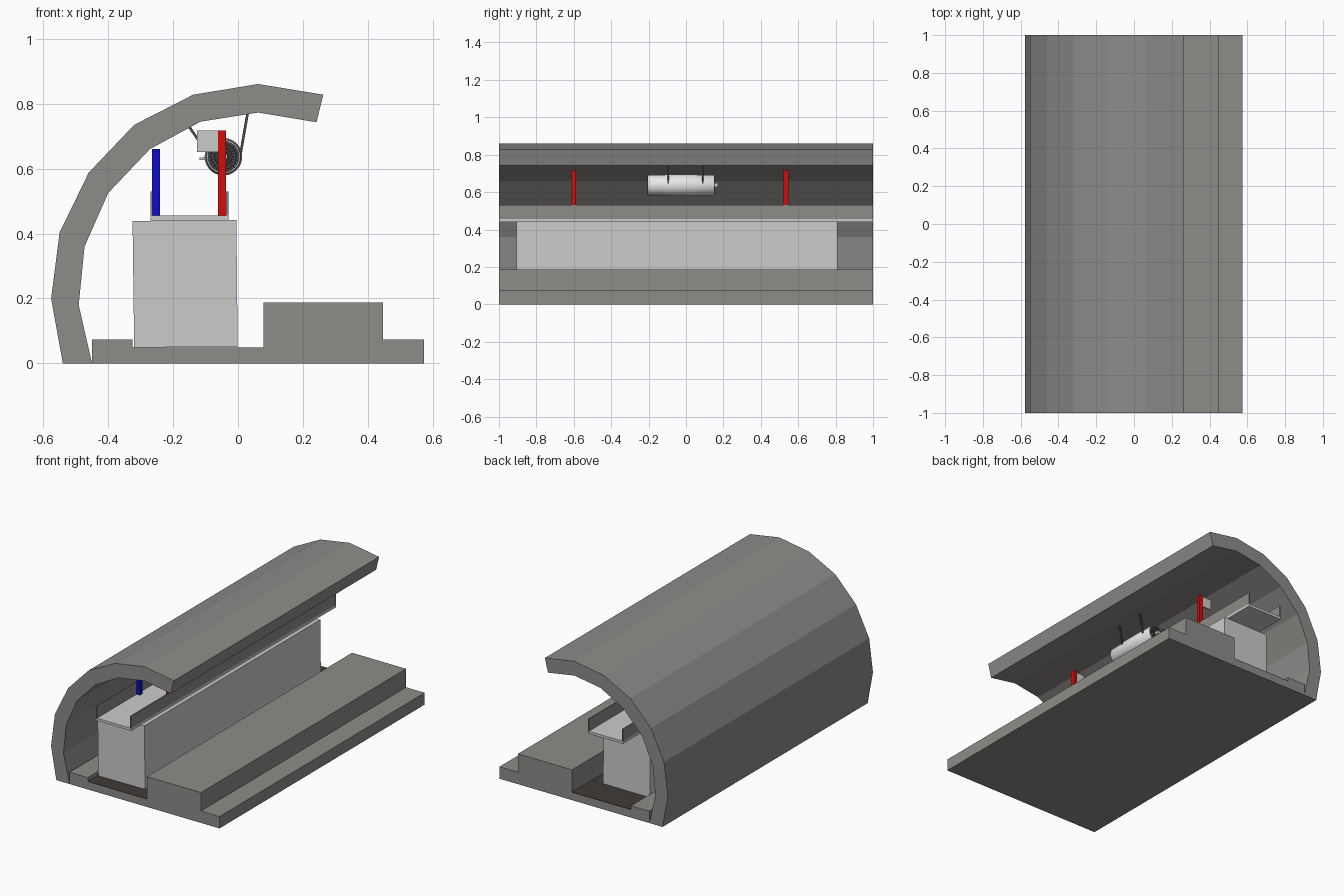
import bpy, bmesh, math
from mathutils import Vector, Matrix

if "Cube" in bpy.data.objects:
    bpy.data.objects.remove(bpy.data.objects["Cube"])


def material(name, rgb):
    m = bpy.data.materials.new(name)
    m.diffuse_color = (*rgb, 1)
    m.use_nodes = True
    m.node_tree.nodes["Principled BSDF"].inputs["Base Color"].default_value = m.diffuse_color
    return m


CONCRETE = material("concrete_grey", (0.27, 0.262, 0.25))
ASPHALT = material("dark_asphalt", (0.05, 0.043, 0.038))
LIGHT = material("light_grey", (0.60, 0.60, 0.60))
WHITE = material("fan_white", (0.80, 0.80, 0.80))
DARK = material("dark_metal", (0.07, 0.07, 0.07))
RED = material("red", (0.65, 0.004, 0.004))
BLUE = material("blue", (0.004, 0.004, 0.58))


def finish(name, bm, mat, smooth=False):
    bmesh.ops.recalc_face_normals(bm, faces=bm.faces)
    me = bpy.data.meshes.new(name)
    bm.to_mesh(me)
    bm.free()
    me.materials.append(mat)
    ob = bpy.data.objects.new(name, me)
    bpy.context.collection.objects.link(ob)
    if smooth:
        bpy.ops.object.select_all(action='DESELECT')
        ob.select_set(True)
        bpy.context.view_layer.objects.active = ob
        bpy.ops.object.shade_smooth_by_angle(angle=math.radians(35))
    return ob


def extrude(name, profile, y0, y1, mat):
    """Extrude an (x, z) outline along y."""
    bm = bmesh.new()
    face = bm.faces.new([bm.verts.new((x, y0, z)) for x, z in profile])
    new = bmesh.ops.extrude_face_region(bm, geom=[face])["geom"]
    verts = [v for v in new if isinstance(v, bmesh.types.BMVert)]
    bmesh.ops.translate(bm, verts=verts, vec=(0, y1 - y0, 0))
    return finish(name, bm, mat)


def box(name, x0, x1, y0, y1, z0, z1, mat):
    return extrude(name, [(x0, z0), (x1, z0), (x1, z1), (x0, z1)], y0, y1, mat)


def lathe(name, profile, centre, mat, segments=32, closed=True):
    """Revolve (radius, y) points about a y-parallel axis."""
    bm = bmesh.new()
    rings = []
    for r, y in profile:
        rings.append([bm.verts.new((centre[0] + r * math.cos(a), y, centre[1] + r * math.sin(a)))
                      for a in (i * math.tau / segments for i in range(segments))])
    pairs = list(zip(rings, rings[1:])) + ([(rings[-1], rings[0])] if closed else [])
    for a, b in pairs:
        for i in range(segments):
            j = (i + 1) % segments
            bm.faces.new((a[i], a[j], b[j], b[i]))
    if not closed:
        bm.faces.new(rings[0])
        bm.faces.new(rings[-1])
    return finish(name, bm, mat, True)


def add_bar(bm, p, q, w, d):
    """Add a rectangular bar between two points, d being its size along y."""
    p, q = Vector(p), Vector(q)
    along = (q - p).normalized()
    y = Vector((0, 1, 0))
    side = along.cross(y).normalized()
    rot = Matrix((side, y, along)).transposed().to_4x4()
    bmesh.ops.create_cube(bm, size=1, matrix=Matrix.Translation((p + q) / 2) @ rot
                          @ Matrix.Diagonal((w, d, (q - p).length, 1)))


# Curved tunnel lining
outer = [(-0.54, 0), (-0.576, 0.2), (-0.55, 0.403), (-0.46, 0.588), (-0.32, 0.735),
         (-0.138, 0.828), (0.062, 0.861), (0.263, 0.828)]
inner = [(0.242, 0.743), (0.062, 0.773), (-0.115, 0.745), (-0.272, 0.66), (-0.4, 0.525),
         (-0.473, 0.36), (-0.491, 0.18), (-0.45, 0)]
extrude("tunnel_lining", outer + inner, -1, 1, CONCRETE)

# Stepped floor with a trough
extrude("tunnel_floor", [(-0.45, 0), (0.574, 0), (0.574, 0.073), (0.447, 0.073), (0.447, 0.187),
                         (0.078, 0.187), (0.078, 0.047), (-0.325, 0.047), (-0.325, 0.073),
                         (-0.45, 0.073)], -1, 1, CONCRETE)
box("trough_surface", -0.325, 0.078, -1, 1, 0.047, 0.0495, ASPHALT)

# Long block in the trough and the walkway tray on top
extrude("long_block", [(-0.32, 0.049), (-0.001, 0.051), (-0.005, 0.442), (-0.325, 0.439)],
        -0.905, 0.81, LIGHT)
box("walkway_slab", -0.27, -0.03, -1, 1, 0.44, 0.456, LIGHT)
for side, x in (("left", -0.27), ("right", -0.037)):
    box(side + "_walkway_wall", x, x + 0.007, -1, 1, 0.456, 0.53, CONCRETE)

# Posts and sign plates
for label, y, face in (("front", -0.6, -1), ("back", 0.535, 1)):
    box(label + "_red_post", -0.061, -0.037, y - 0.0125, y + 0.0125, 0.456, 0.717, RED)
    box(label + "_blue_post", -0.265, -0.24, y - 0.0125, y + 0.0125, 0.456, 0.66, BLUE)
    ys = y + face * 0.005
    box(label + "_sign_plate", -0.126, -0.061, ys - 0.004, ys + 0.004, 0.652, 0.717, LIGHT)

# Jet fan casing, open at both ends
CX, CZ = -0.045, 0.637
Y0, Y1 = -0.205, 0.152
lathe("fan_casing", [(0.051, Y0), (0.055, Y0 + 0.006), (0.055, Y0 + 0.09), (0.058, Y0 + 0.1),
                     (0.058, Y1 - 0.1), (0.055, Y1 - 0.09), (0.055, Y1 - 0.006), (0.051, Y1),
                     (0.048, Y1), (0.048, Y0)], (CX, CZ), WHITE)
lathe("fan_hub", [(0.012, Y0 + 0.01), (0.02, Y0 + 0.03), (0.02, Y1 - 0.03), (0.012, Y1 - 0.01)],
      (CX, CZ), LIGHT, 20, False)
lathe("fan_core", [(0.049, Y0 + 0.05), (0.049, Y1 - 0.05)], (CX, CZ), DARK, 32, False)

# Guard rings and spokes at each end
for label, y in (("front", Y0 + 0.002), ("back", Y1 - 0.002)):
    for k, r in enumerate((0.014, 0.026, 0.038, 0.05)):
        lathe(f"{label}_guard_ring_{k + 1}", [(r, y - 0.002), (r + 0.003, y - 0.002),
                                              (r + 0.003, y + 0.002), (r, y + 0.002)],
              (CX, CZ), DARK, 24)
    bm = bmesh.new()
    for k in range(24):
        a = k * math.tau / 24
        c, s = math.cos(a), math.sin(a)
        add_bar(bm, (CX + 0.012 * c, y, CZ + 0.012 * s), (CX + 0.052 * c, y, CZ + 0.052 * s),
                0.002, 0.002)
    finish(label + "_guard_spokes", bm, DARK)

# Hanger straps up to the lining
for label, y in (("front", -0.095), ("back", 0.09)):
    bm = bmesh.new()
    add_bar(bm, (CX - 0.05, y, CZ + 0.01), (-0.152, y, 0.732), 0.008, 0.009)
    add_bar(bm, (CX + 0.053, y, CZ + 0.01), (0.03, y, 0.773), 0.008, 0.009)
    finish(label + "_fan_hanger", bm, DARK)

# Small junction fittings
box("side_fitting", -0.118, -0.1, -0.06, -0.03, 0.626, 0.634, LIGHT)
box("end_fitting", CX - 0.008, CX + 0.008, Y1 - 0.02, Y1 + 0.018, 0.628, 0.648, LIGHT)
